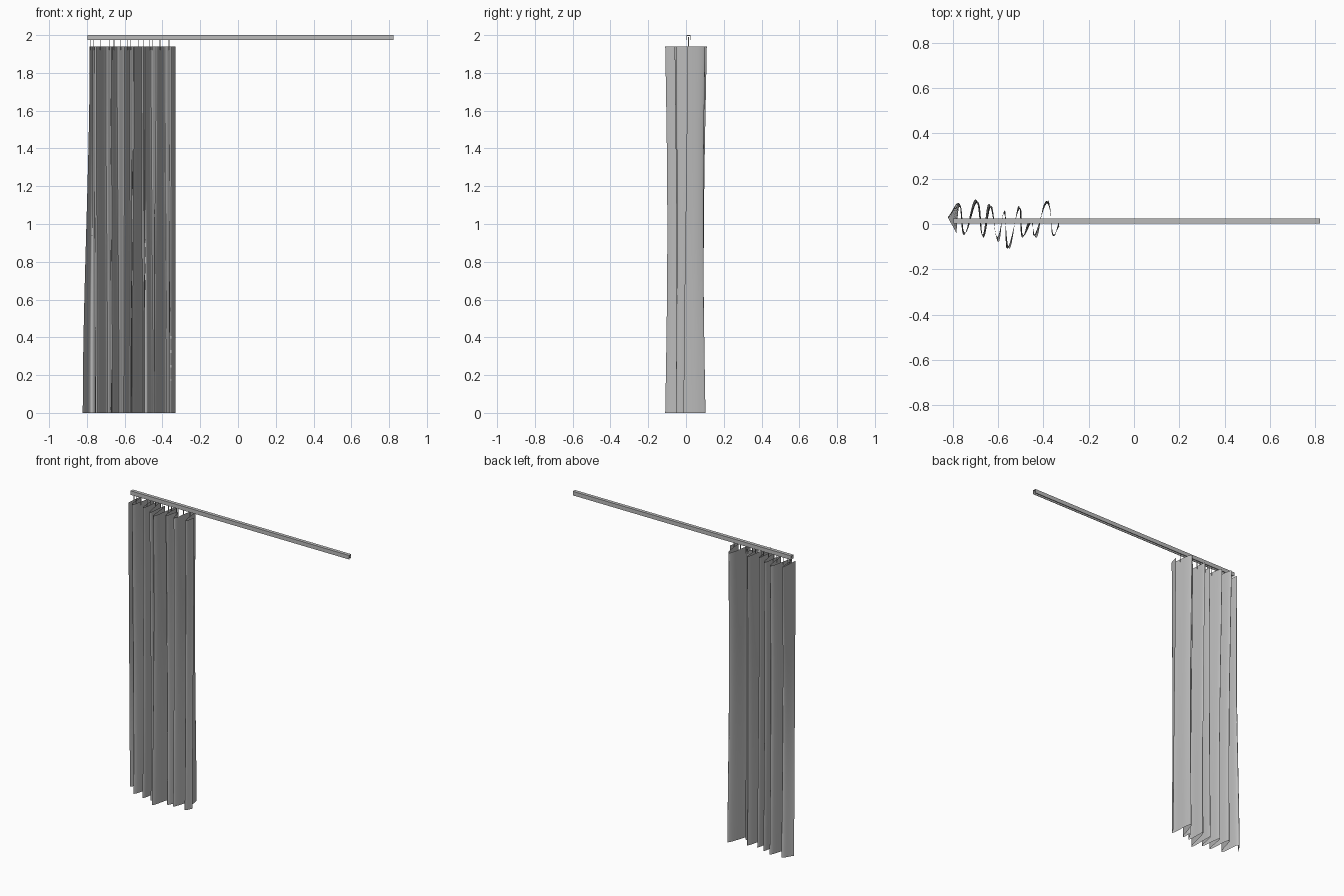
import bpy, bmesh, math
from mathutils import Vector

cube = bpy.data.objects.get("Cube")
if cube:
    bpy.data.objects.remove(cube, do_unlink=True)

grey = bpy.data.materials.new("curtain grey")
grey.use_nodes = True
tone = (0.5, 0.5, 0.5, 1)
grey.diffuse_color = tone
grey.node_tree.nodes["Principled BSDF"].inputs["Base Color"].default_value = tone

RAIL_Y, RAIL_BOTTOM, RAIL_TOP = 0.013, 1.973, 2.0
CLOTH_TOP = 1.94


def finish(bm, name):
    """Turn a bmesh into a named, grey object."""
    mesh = bpy.data.meshes.new(name)
    bm.to_mesh(mesh)
    bm.free()
    obj = bpy.data.objects.new(name, mesh)
    bpy.context.collection.objects.link(obj)
    mesh.materials.append(grey)
    return obj


def add_box(bm, low, high):
    low, high = Vector(low), Vector(high)
    made = bmesh.ops.create_cube(bm, size=1)["verts"]
    bmesh.ops.scale(bm, vec=high - low, verts=made)
    bmesh.ops.translate(bm, vec=(low + high) / 2, verts=made)


def smooth_path(points, steps):
    """Rounded path that passes through every fold point."""
    pts = [Vector(p) for p in points]
    pts = [2 * pts[0] - pts[1]] + pts + [2 * pts[-1] - pts[-2]]
    path = []
    for a, b, c, d in zip(pts, pts[1:], pts[2:], pts[3:]):
        for i in range(steps):
            t = i / steps
            # full tangents round off the fold tips
            m, n = (c - a) * 0.65, (d - b) * 0.65
            path.append(b * (2*t**3 - 3*t*t + 1) + m * (t**3 - 2*t*t + t)
                        + c * (3*t*t - 2*t**3) + n * (t**3 - t*t))
    path.append(pts[-2])
    return path


# Fold turning points, matched one to one at the heading and at the hem
heading = [(-.785, -.04), (-.77, .08), (-.75, -.05), (-.70, .11), (-.67, -.05),
           (-.64, .09), (-.60, -.08), (-.575, .05), (-.55, -.11), (-.51, .08),
           (-.495, -.06), (-.46, .02), (-.43, -.06), (-.40, .08), (-.375, .08),
           (-.355, -.05), (-.332, .01)]
hem = [(-.822, .03), (-.77, .09), (-.745, -.04), (-.69, .10), (-.665, -.06),
       (-.63, .08), (-.605, -.06), (-.57, .06), (-.56, -.11), (-.505, .07),
       (-.49, -.05), (-.45, .01), (-.44, -.05), (-.39, .09), (-.37, .07),
       (-.36, -.05), (-.33, -.01)]
STEPS, ROWS = 8, 24
top_path, hem_path = smooth_path(heading, STEPS), smooth_path(hem, STEPS)

# Hanging cloth, slightly narrower in depth half way down
bm = bmesh.new()
rows = []
for r in range(ROWS + 1):
    t = r / ROWS
    blend = t * t * (3 - 2 * t)
    depth = 1 - 0.1 * math.sin(math.pi * t)
    row = []
    for p, q in zip(top_path, hem_path):
        v = p.lerp(q, blend)
        row.append(bm.verts.new((v.x, v.y * depth, CLOTH_TOP * (1 - t))))
    rows.append(row)
for upper, lower in zip(rows, rows[1:]):
    for i in range(len(upper) - 1):
        bm.faces.new((lower[i], lower[i + 1], upper[i + 1], upper[i]))
curtain = finish(bm, "curtain_cloth")
bpy.context.view_layer.objects.active = curtain
curtain.select_set(True)
bpy.ops.object.shade_smooth_by_angle(angle=math.radians(60))

# Hooks where the heading passes under the rail
bm = bmesh.new()
hook = 0.0016
for a, b in zip(top_path, top_path[1:]):
    if (a.y - RAIL_Y) * (b.y - RAIL_Y) < 0:
        x = a.lerp(b, (RAIL_Y - a.y) / (b.y - a.y)).x
        add_box(bm, (x - hook, RAIL_Y - hook, CLOTH_TOP - 0.02),
                (x + hook, RAIL_Y + hook, RAIL_TOP - 0.01))
finish(bm, "curtain_hooks")

# Rail: a channel open along its underside
bm = bmesh.new()
left, right, half, wall = -0.797, 0.822, 0.0115, 0.004
add_box(bm, (left, RAIL_Y - half, RAIL_TOP - wall), (right, RAIL_Y + half, RAIL_TOP))
for side in (-1, 1):
    inner, outer = RAIL_Y + side * (half - wall), RAIL_Y + side * half
    add_box(bm, (left, min(inner, outer), RAIL_BOTTOM),
            (right, max(inner, outer), RAIL_TOP - wall))
finish(bm, "curtain_rail")
